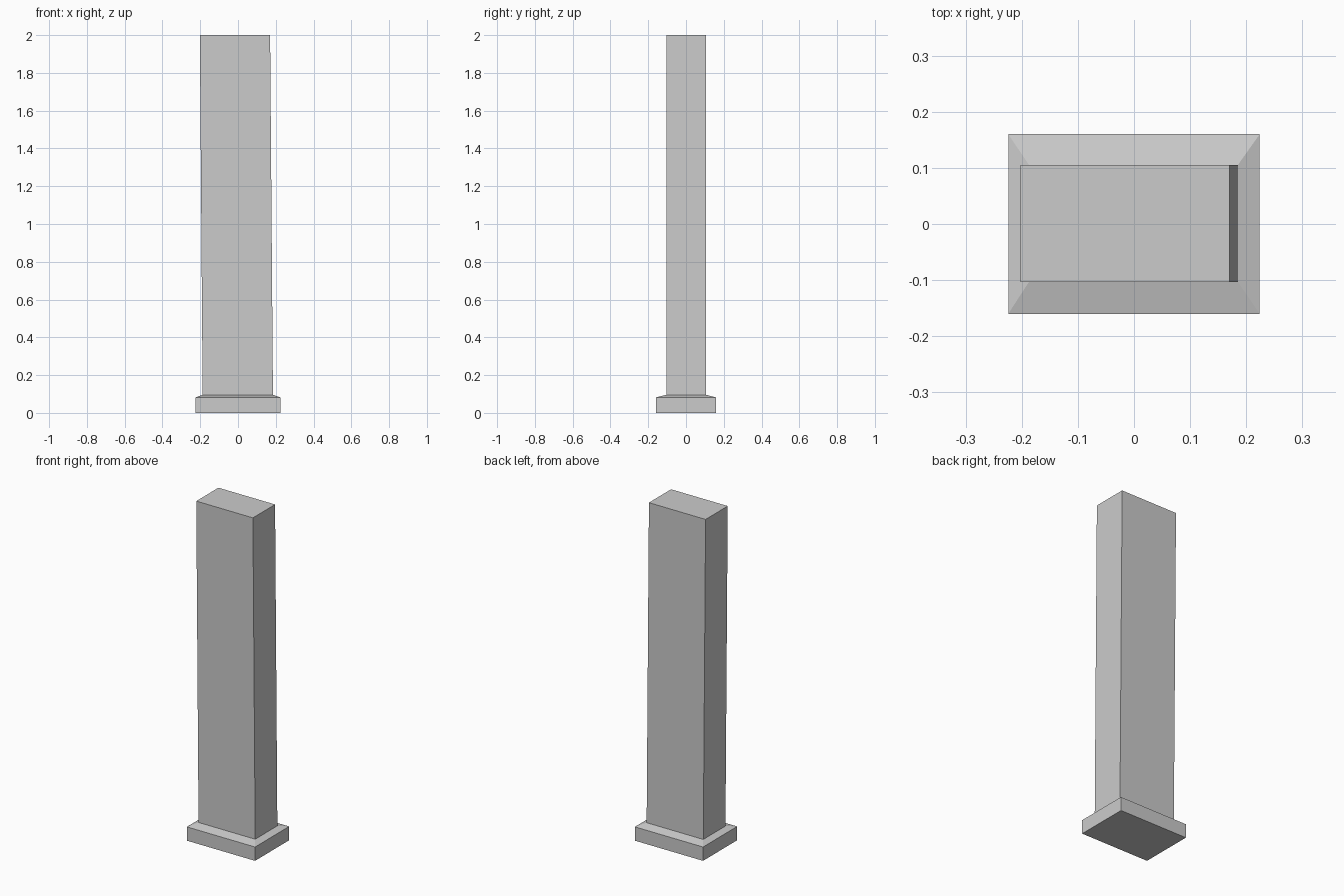
import bpy, bmesh

if "Cube" in bpy.data.objects:
    bpy.data.objects.remove(bpy.data.objects["Cube"])


def loft(name, sections):
    """Skin rectangular sections (x0, x1, y0, y1, z) into a closed solid."""
    bm = bmesh.new()
    rings = []
    for x0, x1, y0, y1, z in sections:
        corners = ((x0, y0), (x1, y0), (x1, y1), (x0, y1))
        rings.append([bm.verts.new((x, y, z)) for x, y in corners])
    for low, high in zip(rings, rings[1:]):
        for i in range(4):
            j = (i + 1) % 4
            bm.faces.new((low[i], low[j], high[j], high[i]))
    bm.faces.new(rings[0][::-1])
    bm.faces.new(rings[-1])
    bmesh.ops.recalc_face_normals(bm, faces=bm.faces)
    mesh = bpy.data.meshes.new(name)
    bm.to_mesh(mesh)
    bm.free()
    obj = bpy.data.objects.new(name, mesh)
    bpy.context.collection.objects.link(obj)
    return obj


# Plinth with sloped shoulder, continuing into the slightly leaning shaft
loft("pillar", [
    (-0.224, 0.224, -0.160, 0.160, 0.0),
    (-0.224, 0.224, -0.160, 0.160, 0.082),
    (-0.187, 0.185, -0.103, 0.105, 0.096),
    (-0.202, 0.170, -0.103, 0.105, 2.0),
])
